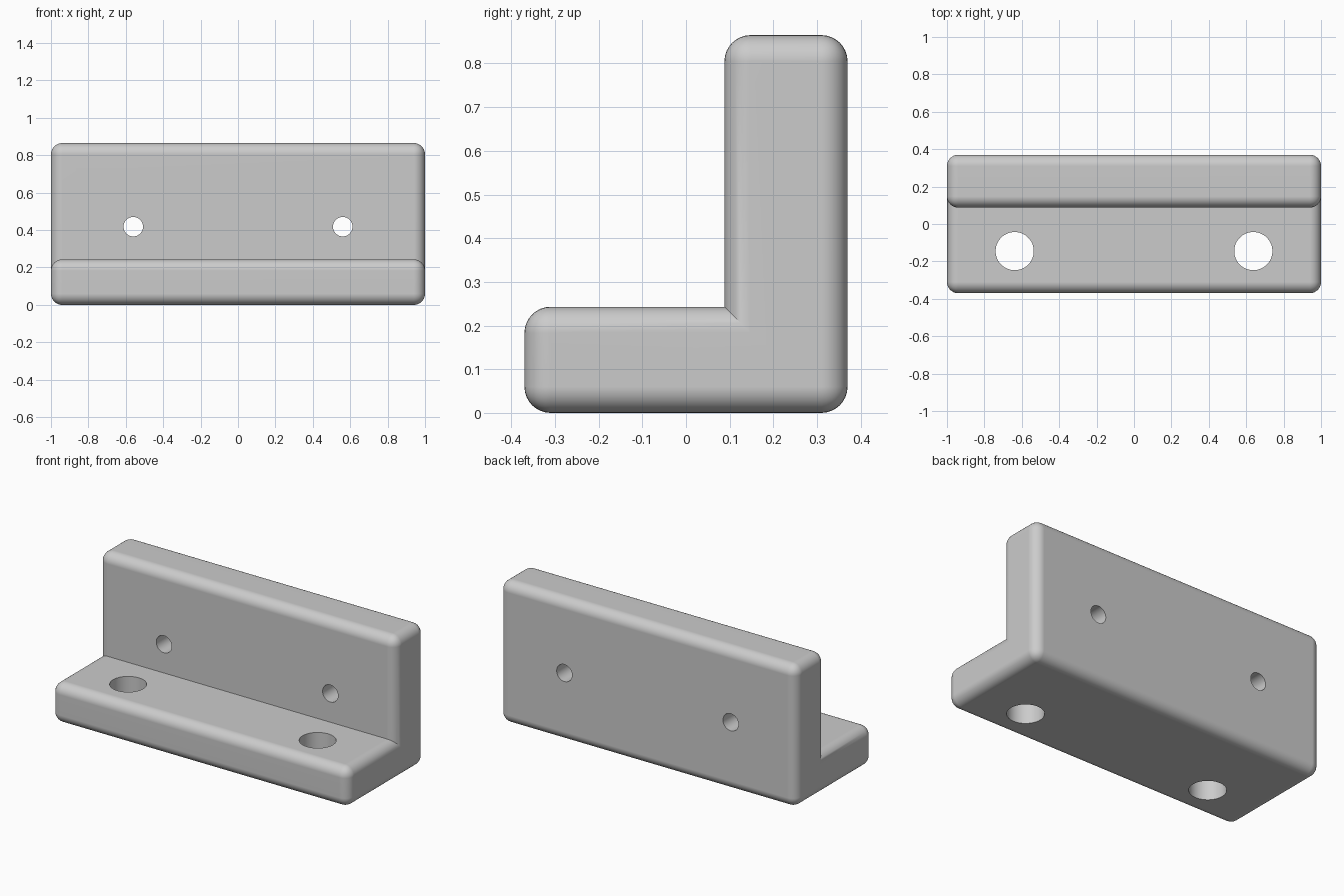
import bpy
import bmesh
from math import pi

LENGTH, BACK, TOP = 1.0, 0.37, 0.865   # half length, half depth, height
WALL_Y, LEG_Z = 0.088, 0.243           # front of the wall, top of the base leg
ROUND = 0.06

cube = bpy.data.objects.get("Cube")
if cube:
    bpy.data.objects.remove(cube, do_unlink=True)

# Plain grey finish
grey = bpy.data.materials.new("light grey")
grey.use_nodes = True
colour = (0.6, 0.6, 0.6, 1)
grey.diffuse_color = colour
grey.node_tree.nodes["Principled BSDF"].inputs["Base Color"].default_value = colour

# L-shaped section extruded along x
profile = [(-BACK, 0), (BACK, 0), (BACK, TOP),
           (WALL_Y, TOP), (WALL_Y, LEG_Z), (-BACK, LEG_Z)]
bm = bmesh.new()
end = bm.faces.new([bm.verts.new((-LENGTH, y, z)) for y, z in profile])
extruded = bmesh.ops.extrude_face_region(bm, geom=[end], use_keep_orig=True)
bmesh.ops.translate(bm, vec=(2 * LENGTH, 0, 0),
                    verts=[v for v in extruded["geom"] if isinstance(v, bmesh.types.BMVert)])
bmesh.ops.recalc_face_normals(bm, faces=bm.faces)


def in_corner(edge):
    return all(abs(v.co.y - WALL_Y) < 1e-4 and abs(v.co.z - LEG_Z) < 1e-4
               for v in edge.verts)


# Round every edge except the sharp inside corner
bmesh.ops.bevel(bm, geom=[e for e in bm.edges if not in_corner(e)],
                offset=ROUND, offset_type='OFFSET', segments=8, profile=0.5,
                affect='EDGES', clamp_overlap=True)
bmesh.ops.recalc_face_normals(bm, faces=bm.faces)
mesh = bpy.data.meshes.new("angle_bracket")
bm.to_mesh(mesh)
bm.free()
mesh.materials.append(grey)
bracket = bpy.data.objects.new("angle_bracket", mesh)
bpy.context.collection.objects.link(bracket)


def drill(name, location, radius, depth, rotation=(0, 0, 0)):
    """Cut a round through hole in the bracket."""
    bpy.ops.mesh.primitive_cylinder_add(vertices=64, radius=radius, depth=depth,
                                        location=location, rotation=rotation)
    cutter = bpy.context.object
    cutter.name = name
    cutter.hide_render = True
    cutter.data.materials.append(grey)
    cut = bracket.modifiers.new(name, 'BOOLEAN')
    cut.operation, cut.solver, cut.object = 'DIFFERENCE', 'EXACT', cutter
    bpy.ops.object.select_all(action='DESELECT')
    bracket.select_set(True)
    bpy.context.view_layer.objects.active = bracket
    bpy.ops.object.modifier_apply(modifier=cut.name)
    bpy.data.objects.remove(cutter, do_unlink=True)


# Small holes through the wall, large holes through the base leg
for side in (-1, 1):
    drill("wall_hole", (side * 0.56, 0.23, 0.418), 0.052, 0.5, (pi / 2, 0, 0))
    drill("base_hole", (side * 0.638, -0.145, 0.12), 0.102, 0.5)

# Smooth rounds with clean flat faces
bpy.ops.object.shade_smooth_by_angle(angle=pi / 6)
weighted = bracket.modifiers.new("clean_normals", 'WEIGHTED_NORMAL')
weighted.keep_sharp = True
